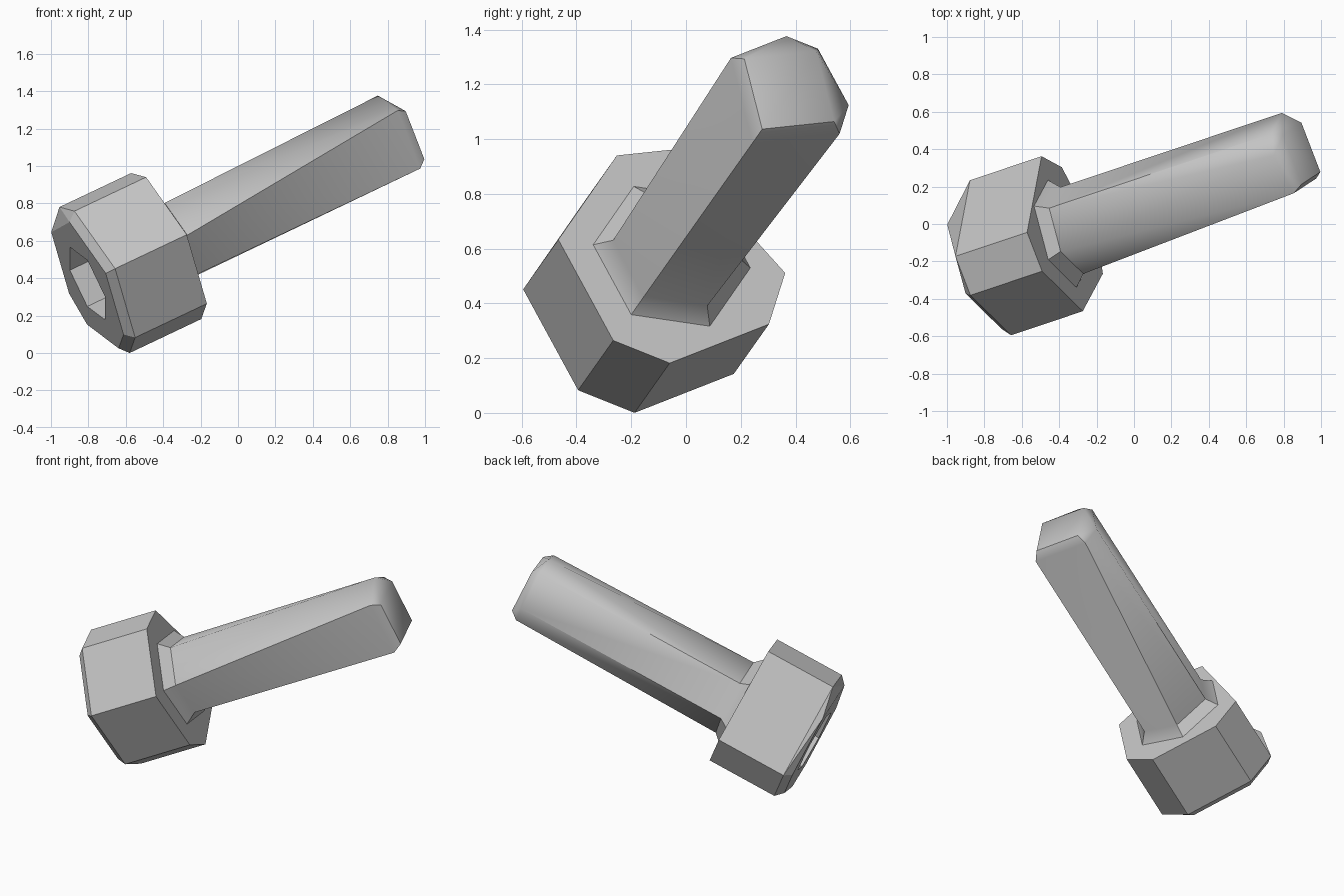
import bpy, bmesh, math
from mathutils import Vector, Matrix

cube = bpy.data.objects.get("Cube")
if cube:
    bpy.data.objects.remove(cube)

STEPS = 12  # every ring uses some of the corners of a twelve-sided circle


def material(name, colour):
    m = bpy.data.materials.new(name)
    m.use_nodes = True
    m.diffuse_color = colour
    m.node_tree.nodes["Principled BSDF"].inputs["Base Color"].default_value = colour
    return m


def middles(slots):
    """Angular middle of each side of a ring."""
    return [(s + ((slots[(i + 1) % len(slots)] - s) % STEPS) / 2) % STEPS
            for i, s in enumerate(slots)]


def facing(slots, angle, closed_end):
    """Corner of a ring that faces the given angle."""
    mids = middles(slots)
    for i, mid in enumerate(mids):
        before = mids[i - 1]
        span, gap = (mid - before) % STEPS, (angle - before) % STEPS
        if (0 < gap <= span) if closed_end else (gap < span):
            return i
    return 0


def stitch(bm, a, b):
    """Skin between two rings that may use different corners."""
    for (sa, va), (sb, vb), closed in ((a, b, True), (b, a, False)):
        for i, mid in enumerate(middles(sa)):
            j = facing(sb, mid, closed)
            bm.faces.new((va[i], va[(i + 1) % len(va)], vb[j]))


def loft(name, rings, frame, mat):
    """Closed solid through rings of (height, radius, corners)."""
    bm = bmesh.new()
    loops = []
    for height, radius, slots in rings:
        verts = []
        for s in slots:
            t = math.tau * s / STEPS
            verts.append(bm.verts.new((radius * math.cos(t), radius * math.sin(t), height)))
        loops.append((slots, verts))
    for a, b in zip(loops, loops[1:]):
        stitch(bm, a, b)
    bm.faces.new(loops[0][1])
    bm.faces.new(loops[-1][1])
    bmesh.ops.recalc_face_normals(bm, faces=bm.faces)
    bmesh.ops.dissolve_limit(bm, angle_limit=math.radians(1), verts=bm.verts, edges=bm.edges)
    bm.transform(frame)
    mesh = bpy.data.meshes.new(name)
    bm.to_mesh(mesh)
    bm.free()
    mesh.materials.append(mat)
    obj = bpy.data.objects.new(name, mesh)
    bpy.context.collection.objects.link(obj)
    return obj


# Tilted frame: local z runs from the head to the tip
axis = Vector((0.865, 0.29, 0.41)).normalized()
side = Vector((0.263, -0.954, 0.145))
side = (side - axis * side.dot(axis)).normalized()
frame = Matrix((side, axis.cross(side), axis)).transposed().to_4x4()
frame.translation = (-0.384, -0.052, 0.572)

steel = material("grey steel", (0.55, 0.55, 0.55, 1))

# Head with chamfered front edge and hexagonal socket
wall = [0, 2, 3, 5, 6, 9, 10]
front = [0, 2, 3, 5, 6, 8, 10]
socket = list(range(1, STEPS, 2))
loft("bolt_head", [
    (0, 0.433, wall),
    (-0.443, 0.433, wall),
    (-0.487, 0.385, front),
    (-0.487, 0.215, socket),
    (-0.25, 0.215, socket),
], frame, steel)

# Shaft with flared root and chamfered tip
root = list(range(0, STEPS, 2))
shaft = loft("bolt_shaft", [
    (0, 0.3, root),
    (0.06, 0.242, root),
    (1.43, 0.242, [2, 5, 6, 8, 9, 11]),
    (1.48, 0.2, [2, 5, 8, 11]),
], frame, steel)
bpy.ops.object.select_all(action='DESELECT')
shaft.select_set(True)
bpy.context.view_layer.objects.active = shaft
bpy.ops.object.shade_smooth_by_angle(angle=math.radians(40))
